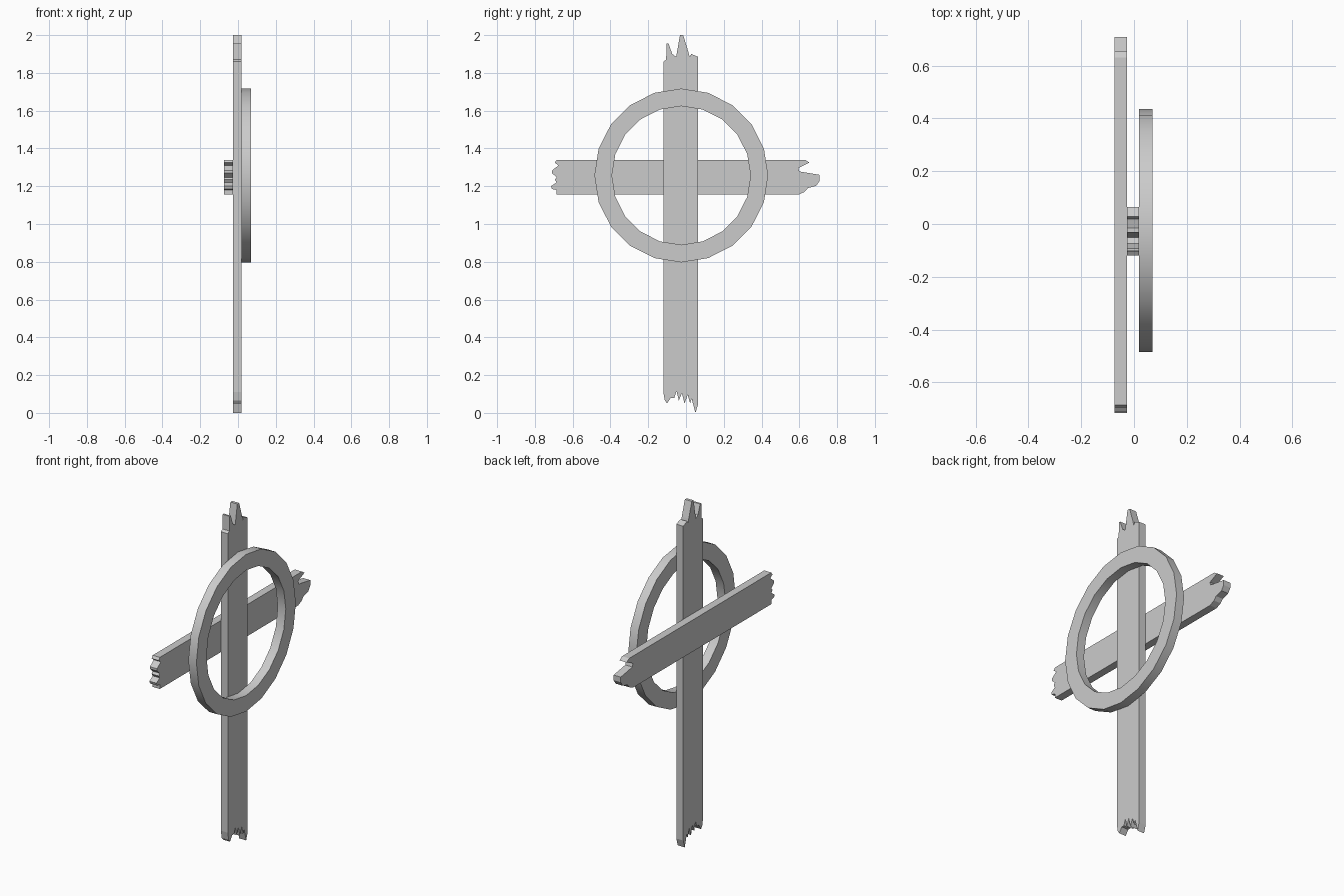
import bpy, bmesh, math

cube = bpy.data.objects.get("Cube")
if cube:
    bpy.data.objects.remove(cube)

grey = bpy.data.materials.new("plain_grey")
grey.use_nodes = True
COLOUR = (0.6, 0.6, 0.6, 1)
grey.diffuse_color = COLOUR
grey.node_tree.nodes["Principled BSDF"].inputs["Base Color"].default_value = COLOUR


def finish(name, bm):
    bmesh.ops.recalc_face_normals(bm, faces=bm.faces)
    mesh = bpy.data.meshes.new(name)
    bm.to_mesh(mesh)
    bm.free()
    mesh.materials.append(grey)
    obj = bpy.data.objects.new(name, mesh)
    bpy.context.collection.objects.link(obj)
    return obj


def plank(name, outline, x0, x1):
    """Extrude a (y, z) outline along x."""
    bm = bmesh.new()
    face = bm.faces.new([bm.verts.new((x0, y, z)) for y, z in outline])
    new = bmesh.ops.extrude_face_region(bm, geom=[face])["geom"]
    bmesh.ops.translate(bm, vec=(x1 - x0, 0, 0),
                        verts=[v for v in new if isinstance(v, bmesh.types.BMVert)])
    return finish(name, bm)


# Upright board with splintered ends
top_end = [(-.12, 1.86), (-.105, 1.87), (-.103, 1.955), (-.092, 1.955), (-.073, 1.9),
           (-.052, 1.885), (-.032, 2), (-.015, 2), (.013, 1.91), (.019, 1.885),
           (.028, 1.9), (.064, 1.885)]
bottom_end = [(.064, .045), (.05, 0), (.03, .075), (.022, .05), (.009, .095), (-.008, .05),
              (-.022, .105), (-.038, .065), (-.05, .115), (-.062, .08), (-.08, .08),
              (-.1, .05), (-.112, .065), (-.12, .11)]
plank("upright_board", top_end + bottom_end, -.027, .018)

# Cross board with splintered ends
left_end = [(-.685, 1.155), (-.685, 1.18), (-.71, 1.185), (-.715, 1.2), (-.685, 1.22),
            (-.695, 1.235), (-.685, 1.247), (-.71, 1.27), (-.71, 1.283), (-.675, 1.31),
            (-.695, 1.325), (-.685, 1.34)]
right_end = [(.63, 1.34), (.654, 1.325), (.595, 1.297), (.6, 1.278), (.708, 1.26),
             (.708, 1.23), (.69, 1.203), (.645, 1.19), (.628, 1.17), (.595, 1.155)]
plank("cross_board", left_end + right_end, -.073, -.027)

# Ring fixed to the face of the upright board
SIDES = 20
bm = bmesh.new()
section = [(.46, .018), (.46, .07), (.367, .07), (.367, .018)]
loops = []
for i in range(SIDES):
    a = math.tau * i / SIDES
    loops.append([bm.verts.new((x, -.025 + r * math.sin(a), 1.257 + r * math.cos(a)))
                  for r, x in section])
for i, here in enumerate(loops):
    there = loops[(i + 1) % SIDES]
    for j in range(4):
        k = (j + 1) % 4
        bm.faces.new((here[j], here[k], there[k], there[j]))
ring = finish("ring", bm)
bpy.ops.object.select_all(action="DESELECT")
ring.select_set(True)
bpy.context.view_layer.objects.active = ring
bpy.ops.object.shade_smooth_by_angle(angle=math.radians(30))
